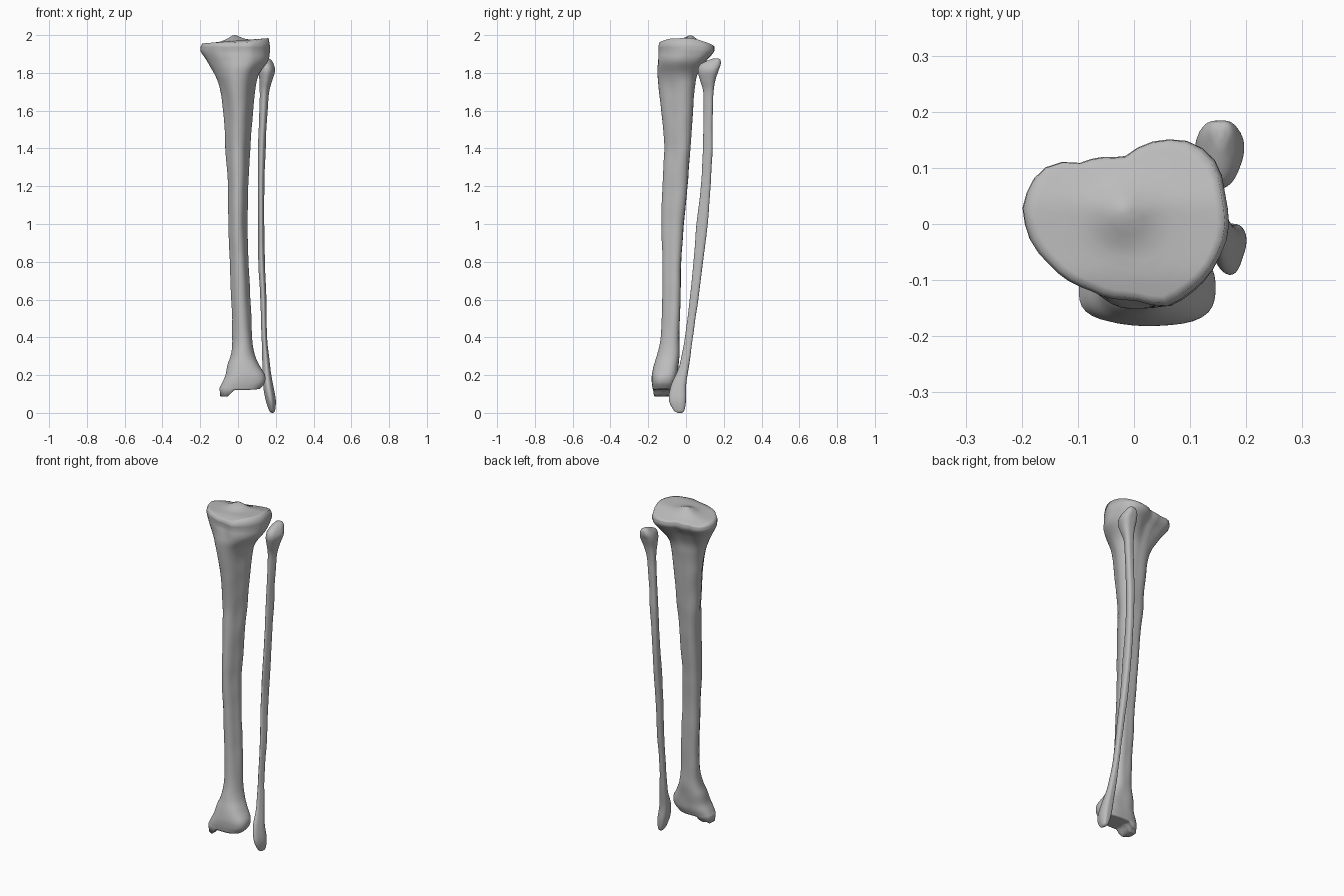
import bpy
import bmesh
from math import sin, cos, pi, atan2, hypot, exp
from mathutils import Vector, noise

cube = bpy.data.objects.get("Cube")
if cube:
    bpy.data.objects.remove(cube, do_unlink=True)

SIDES = 40
STEPS = 6
ANGLES = [2 * pi * i / SIDES for i in range(SIDES)]

bone = bpy.data.materials.new("bone grey")
bone.use_nodes = True
bone.diffuse_color = (0.5, 0.5, 0.5, 1)
bone.node_tree.nodes["Principled BSDF"].inputs["Base Color"].default_value = bone.diffuse_color

# Outline of the knee plateau seen from above
PLATEAU = [(-.2, .03), (-.185, .08), (-.145, .113), (-.1, .11), (-.02, .12), (.06, .155),
           (.11, .15), (.15, .11), (.165, .05), (.17, -.02), (.15, -.07), (.11, -.115),
           (.06, -.15), (0, -.138), (-.08, -.12), (-.15, -.075), (-.19, -.02)]


def triangle_radius(angle):
    """Rounded triangle with its crest at the front."""
    return 1 + .11 * cos(3 * (angle + pi / 2))


def block_radius(angle):
    """Rounded rectangle."""
    return (abs(cos(angle)) ** 3 + abs(sin(angle)) ** 3) ** (-1 / 3)


def plateau_radius(angle):
    """Radius of the plateau outline, interpolated by angle."""
    polar = sorted((atan2(y, x + .015) % (2 * pi), hypot(x + .015, y)) for x, y in PLATEAU)
    first, last = polar[0], polar[-1]
    polar = [(last[0] - 2 * pi, last[1])] + polar + [(first[0] + 2 * pi, first[1])]
    for (a, r), (b, s) in zip(polar, polar[1:]):
        if a <= angle <= b:
            return (r + (s - r) * (angle - a) / (b - a)) / .17


TRIANGLE = [triangle_radius(a) for a in ANGLES]
BLOCK = [block_radius(a) for a in ANGLES]
KNEE = [plateau_radius(a) for a in ANGLES]


def fit(values, low, high):
    """Stretch values so that they span low to high."""
    a, b = min(values), max(values)
    return [low + (high - low) * (v - a) / (b - a) for v in values]


def section(row):
    """One closed ring from height, x range, y range and shape blend."""
    z, x0, x1, y0, y1, blend = row
    other = KNEE if blend > 0 else BLOCK
    w = min(abs(blend), 1)
    radii = [t + (o - t) * w for t, o in zip(TRIANGLE, other)]
    xs = fit([r * cos(a) for r, a in zip(radii, ANGLES)], x0, x1)
    ys = fit([r * sin(a) for r, a in zip(radii, ANGLES)], y0, y1)
    return [Vector((x, y, z)) for x, y in zip(xs, ys)]


def smooth_rows(rows):
    """Catmull-Rom interpolation between the key sections."""
    result = []
    for i in range(len(rows) - 1):
        four = [rows[max(i - 1, 0)], rows[i], rows[i + 1], rows[min(i + 2, len(rows) - 1)]]
        for step in range(STEPS):
            t = step / STEPS
            result.append([b + t / 2 * (c - a + t * (2*a - 5*b + 4*c - d + t * (3*b - a - 3*c + d)))
                           for a, b, c, d in zip(*four)])
    return result + [rows[-1]]


def cap_rings(ring, height):
    """Shrinking rings that follow a height function, from rim to middle."""
    middle = sum(ring, Vector()) / SIDES
    rings = []
    for scale in (.96, .88, .75, .6, .45, .3, .15):
        points = [middle.lerp(p, scale) for p in ring]
        rings.append([Vector((p.x, p.y, height(p.x, p.y))) for p in points])
    return rings


def loft(name, rows, bottom=None, top=None, rough=.003):
    rings = [section(r) for r in smooth_rows(rows)]
    # Slight natural unevenness along the shaft
    for ring in rings:
        middle = sum(ring, Vector()) / SIDES
        for p in ring:
            out = (p - middle).normalized()
            p += out * rough * noise.noise(Vector((p.x * 14, p.y * 14, p.z * 9)))
    if bottom:
        rings = cap_rings(rings[0], bottom)[::-1] + rings
    if top:
        rings += cap_rings(rings[-1], top)
    bm = bmesh.new()
    loops = [[bm.verts.new(p) for p in ring] for ring in rings]
    for low, high in zip(loops, loops[1:]):
        for i in range(SIDES):
            j = (i + 1) % SIDES
            bm.faces.new((low[i], low[j], high[j], high[i]))
    bm.faces.new(loops[0][::-1])
    bm.faces.new(loops[-1])
    bmesh.ops.recalc_face_normals(bm, faces=bm.faces)
    for face in bm.faces:
        face.smooth = True
    mesh = bpy.data.meshes.new(name)
    bm.to_mesh(mesh)
    bm.free()
    mesh.materials.append(bone)
    obj = bpy.data.objects.new(name, mesh)
    bpy.context.collection.objects.link(obj)
    return obj


def knee_height(x, y):
    """Sloping joint surface with a central ridge."""
    ridge = .03 * exp(-((x + .02) ** 2 + (y - .02) ** 2) / .002)
    return 1.971 + .08 * x + ridge - .3 * max(y - .04, 0) - .25 * max(-.09 - y, 0)


def ankle_height(x, y):
    """Flat joint surface with a knob hanging on the inner side."""
    t = min(max((-.02 - x) / .035, 0), 1)
    return .122 + .08 * max(x - .06, 0) - .034 * t * t * (3 - 2 * t) * (1 if y < -.09 else .7)


# Thick shin bone: height, x range, y range, shape (negative block, positive plateau)
loft("shin_bone", [
    (.13, -.098, .118, -.176, -.06, -1),
    (.16, -.085, .14, -.18, -.05, -1),
    (.2, -.066, .142, -.18, -.045, -.9),
    (.25, -.055, .115, -.17, -.04, -.7),
    (.31, -.037, .088, -.152, -.035, -.4),
    (.4, -.03, .075, -.135, -.035, -.2),
    (.6, -.035, .066, -.125, -.03, 0),
    (.8, -.043, .056, -.125, -.025, 0),
    (1, -.05, .05, -.13, -.012, 0),
    (1.2, -.054, .055, -.125, .008, 0),
    (1.4, -.066, .065, -.115, .022, 0),
    (1.6, -.077, .08, -.13, .038, 0),
    (1.72, -.096, .092, -.146, .047, .1),
    (1.79, -.122, .11, -.15, .06, .4),
    (1.86, -.163, .158, -.148, .105, .8),
    (1.91, -.196, .168, -.145, .147, 1),
    (1.94, -.198, .169, -.147, .15, 1),
], bottom=ankle_height, top=knee_height)

# Thin outer bone with a knob at each end
loft("outer_bone", [
    (0, .178, .188, -.042, -.022, 0),
    (.015, .164, .196, -.065, -.008, 0),
    (.07, .146, .2, -.09, 0, 0),
    (.15, .132, .186, -.077, .002, 0),
    (.25, .13, .17, -.035, .015, 0),
    (.4, .125, .154, -.006, .036, 0),
    (.6, .118, .15, .02, .065, 0),
    (.8, .108, .142, .04, .09, 0),
    (1, .107, .139, .056, .115, 0),
    (1.2, .105, .14, .079, .13, 0),
    (1.4, .106, .146, .09, .14, 0),
    (1.6, .114, .156, .094, .141, 0),
    (1.7, .115, .165, .092, .146, 0),
    (1.76, .113, .182, .075, .155, -.2),
    (1.81, .108, .197, .062, .172, -.2),
    (1.845, .115, .19, .075, .184, -.2),
    (1.87, .133, .176, .125, .182, 0),
    (1.877, .148, .162, .15, .17, 0),
], rough=.002)
